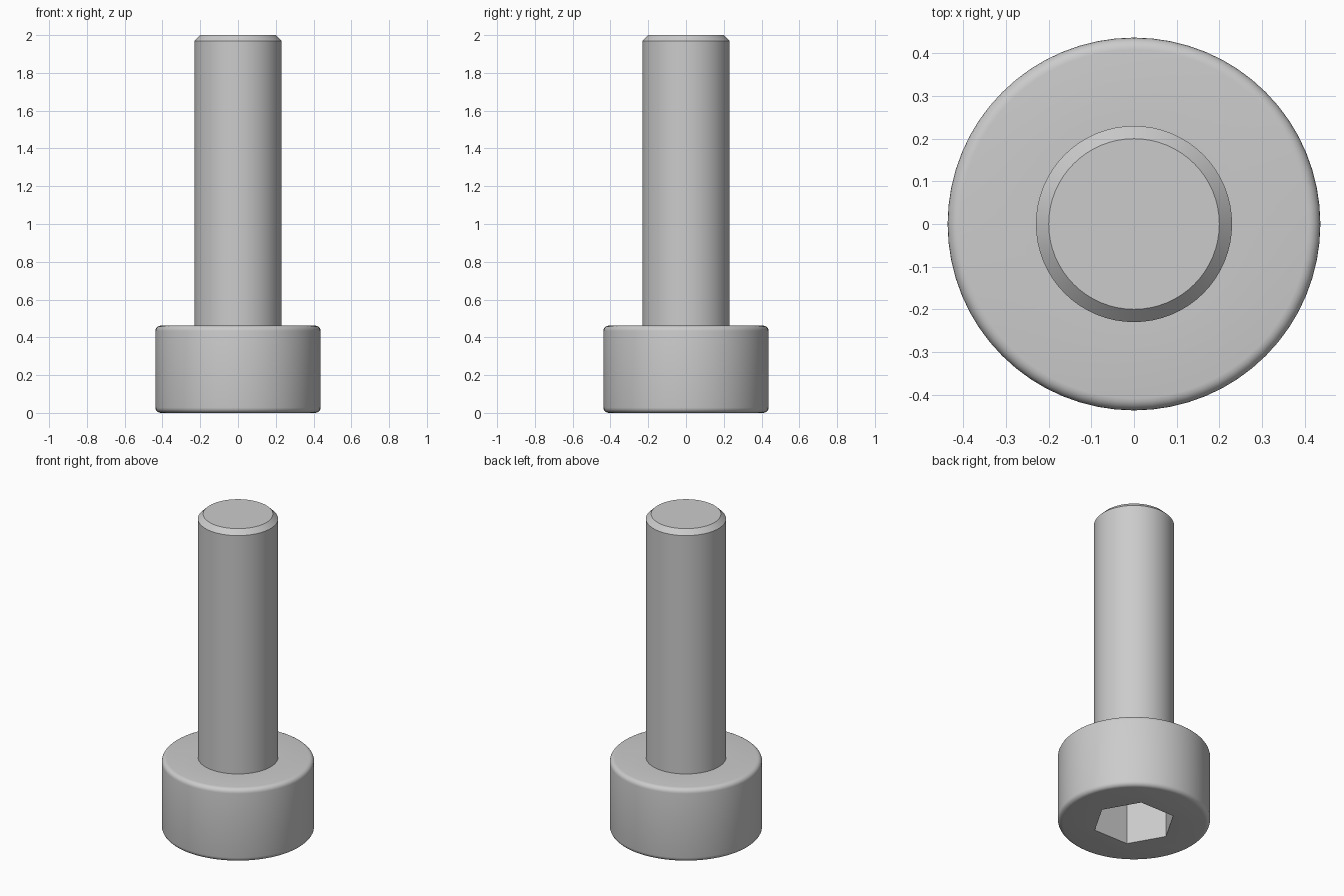
import bpy, bmesh
from math import sin, cos, pi, radians

if "Cube" in bpy.data.objects:
    bpy.data.objects.remove(bpy.data.objects["Cube"])

SIDES = 64
HEAD_R, HEAD_H, FILLET = 0.437, 0.462, 0.028
SHANK_R, TIP_R, TOP = 0.23, 0.20, 2.0
HEX_R, HEX_DEPTH = 0.239, 0.28


def arc(cx, cz, r, a0, a1, n=5):
    return [(cx + r * cos(radians(a0 + (a1 - a0) * i / n)),
             cz + r * sin(radians(a0 + (a1 - a0) * i / n))) for i in range(n + 1)]


def lathe(name, profile, sides):
    """Closed solid of revolution from (radius, z) points, bottom to top."""
    bm = bmesh.new()
    rings = [[bm.verts.new((r * cos(2 * pi * i / sides), r * sin(2 * pi * i / sides), z))
              for i in range(sides)] for r, z in profile]
    for a, b in zip(rings, rings[1:]):
        for i in range(sides):
            j = (i + 1) % sides
            bm.faces.new((a[i], a[j], b[j], b[i]))
    bm.faces.new(rings[0][::-1])
    bm.faces.new(rings[-1])
    mesh = bpy.data.meshes.new(name)
    bm.to_mesh(mesh)
    bm.free()
    obj = bpy.data.objects.new(name, mesh)
    bpy.context.collection.objects.link(obj)
    return obj


# Rounded head, straight shank and chamfered tip in one profile
profile = arc(HEAD_R - FILLET, FILLET, FILLET, -90, 0)
profile += arc(HEAD_R - FILLET, HEAD_H - FILLET, FILLET, 0, 90)
profile += [(SHANK_R, HEAD_H), (SHANK_R, TOP - 0.03), (TIP_R, TOP)]
screw = lathe("socket_head_screw", profile, SIDES)

# Hexagonal socket in the underside of the head
cutter = lathe("hex_socket_cutter", [(HEX_R, -0.1), (HEX_R, HEX_DEPTH)], 6)
cut = screw.modifiers.new("hex_socket", 'BOOLEAN')
cut.operation = 'DIFFERENCE'
cut.solver = 'EXACT'
cut.object = cutter

bpy.context.view_layer.objects.active = screw
screw.select_set(True)
bpy.ops.object.modifier_apply(modifier=cut.name)
bpy.data.objects.remove(cutter, do_unlink=True)
bpy.ops.object.shade_smooth_by_angle(angle=radians(30))
